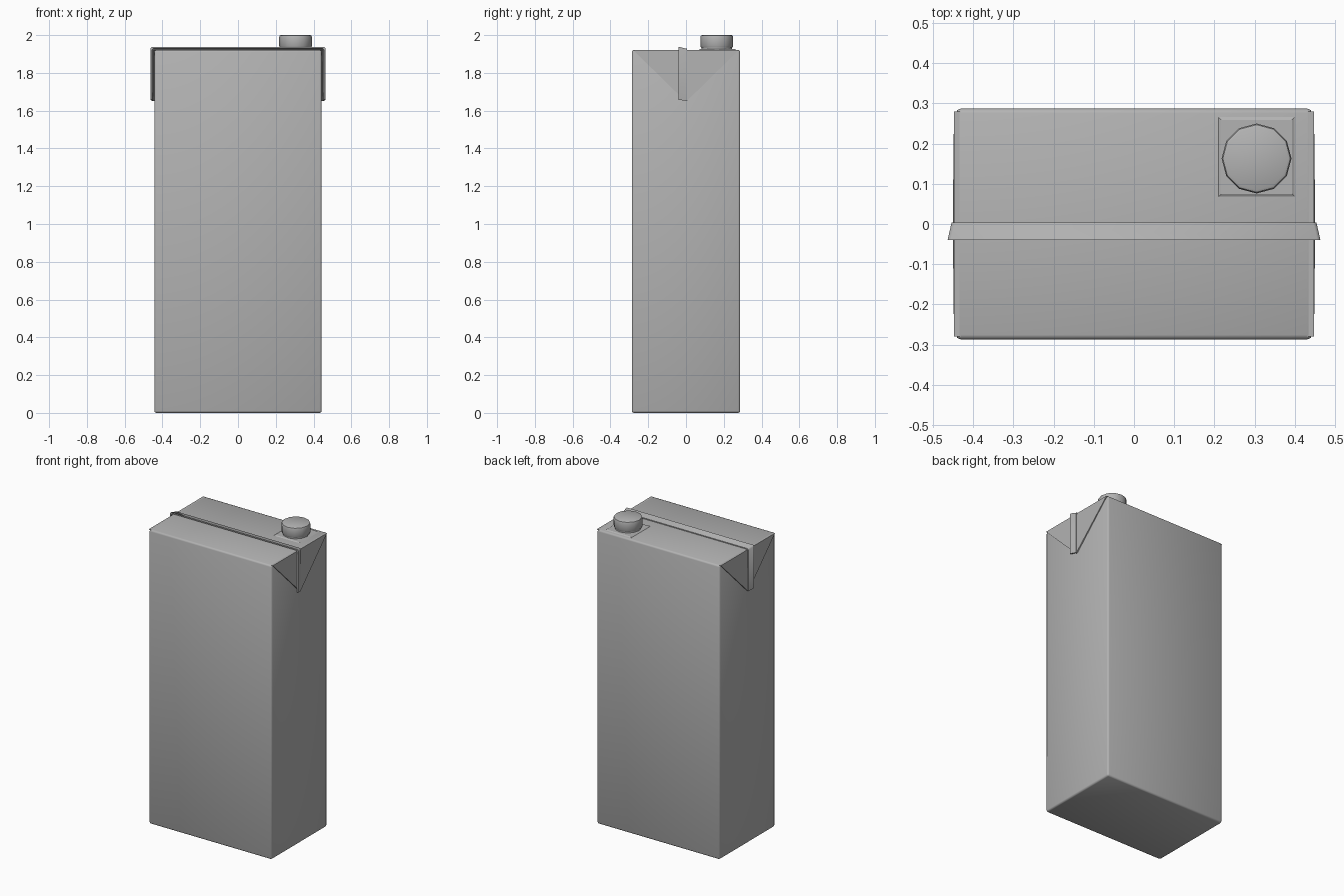
import bpy, math

if "Cube" in bpy.data.objects:
    bpy.data.objects.remove(bpy.data.objects["Cube"])

# Darker grey shared by every part
grey = bpy.data.materials.new("dark_grey")
grey.diffuse_color = (0.45, 0.45, 0.45, 1)
grey.use_nodes = True
grey.node_tree.nodes["Principled BSDF"].inputs["Base Color"].default_value = grey.diffuse_color

def make(name, verts, faces, bevel=0.0, segs=2, angle=30):
    me = bpy.data.meshes.new(name)
    me.from_pydata(verts, [], faces)
    me.materials.append(grey)
    ob = bpy.data.objects.new(name, me)
    bpy.context.collection.objects.link(ob)
    bpy.context.view_layer.objects.active = ob
    bpy.ops.object.select_all(action='DESELECT')
    ob.select_set(True)
    bpy.ops.object.mode_set(mode='EDIT')
    bpy.ops.mesh.select_all(action='SELECT')
    bpy.ops.mesh.normals_make_consistent(inside=False)
    bpy.ops.object.mode_set(mode='OBJECT')
    if bevel:
        m = ob.modifiers.new("bevel", 'BEVEL')
        m.width, m.segments, m.limit_method = bevel, segs, 'ANGLE'
    bpy.ops.object.shade_smooth_by_angle(angle=math.radians(angle))
    return ob

def box(name, x0, x1, y0, y1, z0, z1, inset=0.0, **kw):
    # inset shrinks the top outline for sloping sides
    v = [(x, y, z) for x in (x0, x1) for y in (y0, y1) for z in (z0, z1)]
    v = [(x + (inset if x == x0 else -inset) * (z == z1),
          y + (inset if y == y0 else -inset) * (z == z1), z) for x, y, z in v]
    f = [(0, 1, 3, 2), (4, 6, 7, 5), (0, 4, 5, 1), (2, 3, 7, 6), (0, 2, 6, 4), (1, 5, 7, 3)]
    return make(name, v, f, **kw)

def lathe(name, cx, cy, profile, n=12):
    # closed stack of rings from (radius, z) pairs
    v = [(cx + r * math.cos(2 * math.pi * i / n), cy + r * math.sin(2 * math.pi * i / n), z)
         for r, z in profile for i in range(n)]
    k = len(profile)
    f = [(j * n + i, j * n + (i + 1) % n, (j + 1) * n + (i + 1) % n, (j + 1) * n + i)
         for j in range(k - 1) for i in range(n)]
    f += [tuple(range(n)), tuple(range((k - 1) * n, k * n))]
    return make(name, v, f, angle=40)

# Carton body, smooth over its rounded edges
box("carton_body", -0.443, 0.443, -0.287, 0.287, 0.0, 1.922, bevel=0.011, segs=2, angle=180)

# Folded triangular ears on both narrow sides, flush with the top
for side, s in (("right", 1), ("left", -1)):
    tri = [(-0.28, 1.921), (0.28, 1.921), (0.005, 1.652), (-0.005, 1.652)]
    v = [(s * 0.430, y, z) for y, z in tri]
    v += [(s * (0.448 if z > 1.8 else 0.451), y, z) for y, z in tri]
    f = [(0, 1, 2, 3), (4, 5, 6, 7)] + [(i, (i + 1) % 4, 4 + (i + 1) % 4, 4 + i) for i in range(4)]
    make(side + "_folded_ear", v, f)

# Sealing seam: a tilted strip folded over the top and down both sides
section = [(0.004, -0.002), (0.004, 0.006), (-0.04, 0.016), (-0.04, 0.008)]
verts, c = [], 0.008
for sx, top, cut in ((-1, 0, 0), (-1, 1, 0), (-1, 1, 1), (1, 1, 1), (1, 1, 0), (1, 0, 0)):
    for y, d in section:
        w, h = 0.448 + d, 1.922 + d
        x = w - c if cut else w
        z = (h if cut else h - c) if top else 1.652 - y * 0.15
        verts.append((sx * x, y, z))
faces = [(4 * j + i, 4 * j + (i + 1) % 4, 4 * j + 4 + (i + 1) % 4, 4 * j + 4 + i)
         for j in range(5) for i in range(4)]
faces += [(0, 1, 2, 3), (20, 21, 22, 23)]
make("sealing_seam", verts, faces, angle=50)

# Spout plate and screw cap
box("spout_plate", 0.205, 0.405, 0.063, 0.271, 1.919, 1.926, inset=0.012)
lathe("spout_neck", 0.305, 0.163, [(0.08, 1.92), (0.08, 1.94)])
lathe("screw_cap", 0.305, 0.163,
      [(0.083, 1.934), (0.087, 1.942), (0.087, 1.988), (0.084, 1.997), (0.078, 2.0)])
